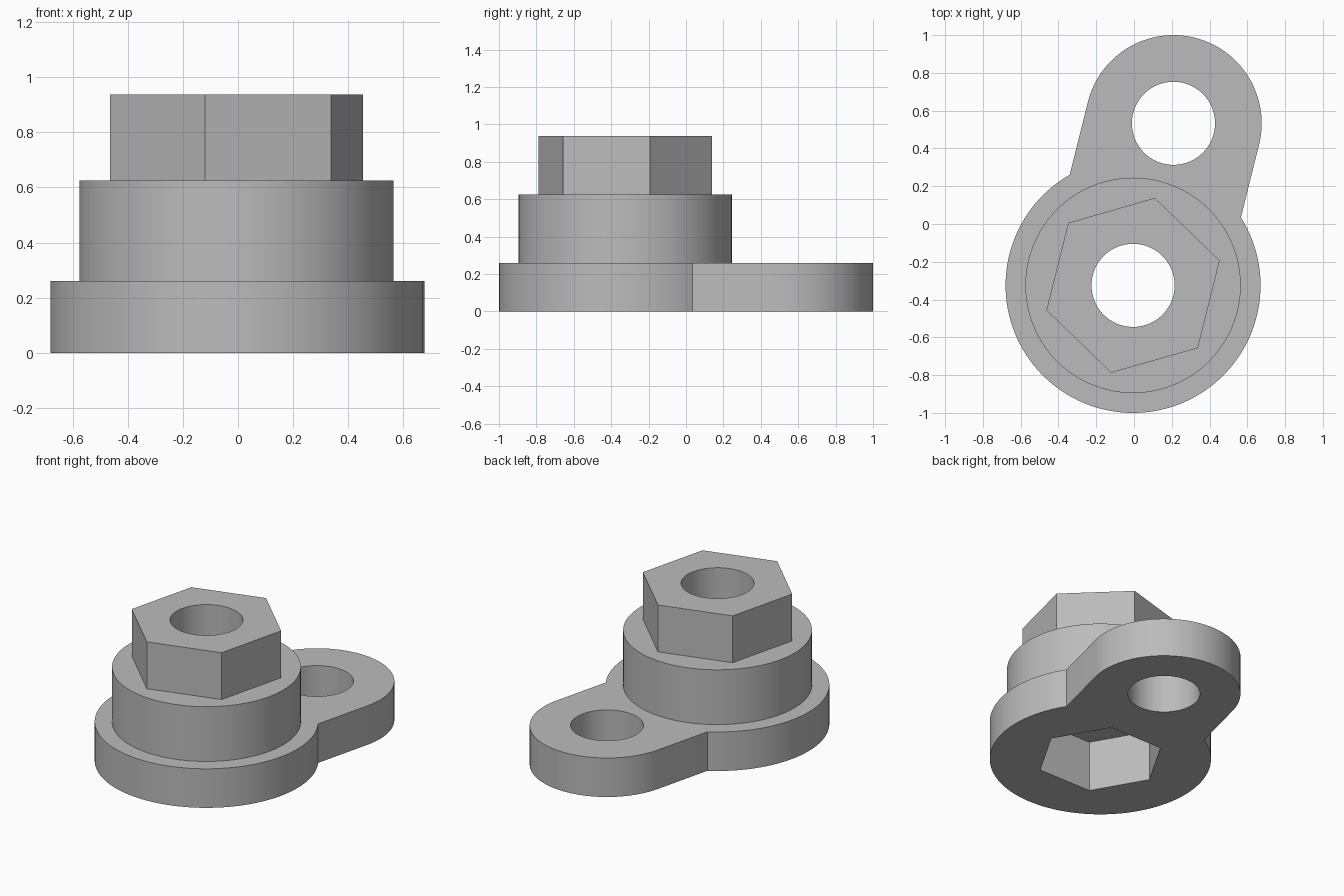
import bpy
import bmesh
from math import acos, atan2, cos, pi, radians, sin
from mathutils import Vector

cube = bpy.data.objects.get("Cube")
if cube:
    bpy.data.objects.remove(cube, do_unlink=True)

# Main measurements
AXIS = Vector((-0.005, -0.325))      # centre of the bushing
LUG = Vector((0.209, 0.533))         # centre of the lug hole
FLANGE_R, LUG_R, COLLAR_R = 0.675, 0.467, 0.57
HEX_R, SOCKET_R, HOLE_R = 0.477, 0.39, 0.22
PLATE_Z, COLLAR_Z, HEX_Z, SOCKET_Z = 0.26, 0.625, 0.937, 0.34

grey = bpy.data.materials.new("plain_grey")
grey.use_nodes = True
colour = (0.50, 0.50, 0.50, 1)
grey.diffuse_color = colour
grey.node_tree.nodes["Principled BSDF"].inputs["Base Color"].default_value = colour


def arc(centre, radius, start, end, steps):
    """Points along an arc, both ends included."""
    return [centre + radius * Vector((cos(a), sin(a)))
            for a in (start + (end - start) * i / steps for i in range(steps + 1))]


def polygon(centre, radius, sides, turn=0.0):
    return arc(centre, radius, turn, turn + 2 * pi, sides)[:-1]


def prism(name, outline, bottom, top):
    """Extrude a closed outline between two heights."""
    bm = bmesh.new()
    base = bm.faces.new([bm.verts.new((p.x, p.y, bottom)) for p in outline])
    grown = bmesh.ops.extrude_face_region(bm, geom=[base])["geom"]
    bmesh.ops.translate(bm, vec=(0, 0, top - bottom),
                        verts=[g for g in grown if isinstance(g, bmesh.types.BMVert)])
    bmesh.ops.recalc_face_normals(bm, faces=bm.faces)
    mesh = bpy.data.meshes.new(name)
    bm.to_mesh(mesh)
    bm.free()
    mesh.materials.append(grey)
    obj = bpy.data.objects.new(name, mesh)
    bpy.context.collection.objects.link(obj)
    return obj


def combine(body, tool, operation):
    """Apply a boolean to the body and discard the tool."""
    mod = body.modifiers.new(tool.name, "BOOLEAN")
    mod.operation, mod.object, mod.solver = operation, tool, "EXACT"
    bpy.context.view_layer.objects.active = body
    bpy.ops.object.modifier_apply(modifier=mod.name)
    bpy.data.objects.remove(tool, do_unlink=True)


# Round flange with a straight-sided lug reaching out to the second hole
direction = LUG - AXIS
side = atan2(direction.y, direction.x) - pi / 2
corner = acos(LUG_R / FLANGE_R)
outline = (arc(AXIS, FLANGE_R, side + pi - corner, side + 2 * pi + corner, 96)
           + arc(LUG, LUG_R, side, side + pi, 64))
body = prism("flanged_bushing", outline, 0, PLATE_Z)

# Collar and hexagonal head, sunk into the part below
combine(body, prism("collar", polygon(AXIS, COLLAR_R, 128), 0.1, COLLAR_Z), "UNION")
combine(body, prism("hex_head", polygon(AXIS, HEX_R, 6, radians(16)), 0.5, HEX_Z), "UNION")

# Hexagonal socket underneath, through bore and lug hole
combine(body, prism("socket", polygon(AXIS, SOCKET_R, 6), -0.1, SOCKET_Z), "DIFFERENCE")
combine(body, prism("bore", polygon(AXIS, HOLE_R, 96), 0.2, 1.1), "DIFFERENCE")
combine(body, prism("lug_hole", polygon(LUG, HOLE_R, 96), -0.1, 0.5), "DIFFERENCE")

# Smooth the round walls, keep the edges crisp
bpy.ops.object.select_all(action="DESELECT")
body.select_set(True)
bpy.context.view_layer.objects.active = body
bpy.ops.object.shade_smooth_by_angle(angle=radians(12))
